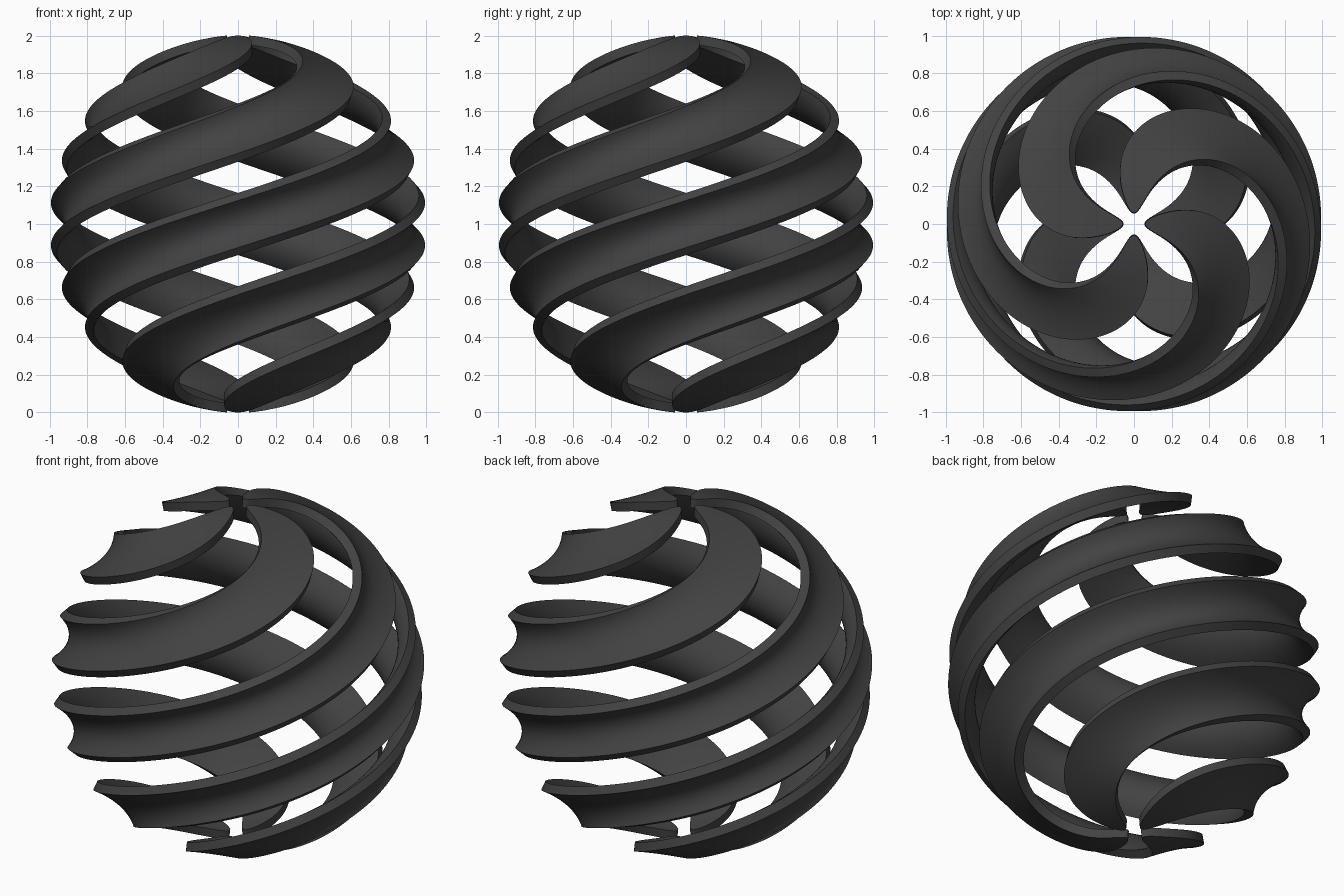
import bpy, bmesh, math
from mathutils import Matrix

BANDS = 4
THICKNESS = 0.05

if "Cube" in bpy.data.objects:
    bpy.data.objects.remove(bpy.data.objects["Cube"], do_unlink=True)

# Single dark grey material
grey = bpy.data.materials.new("dark_grey")
grey.use_nodes = True
colour = (0.055, 0.055, 0.055, 1)
grey.diffuse_color = colour
grey.node_tree.nodes["Principled BSDF"].inputs["Base Color"].default_value = colour


def apply_modifier(obj, kind, **settings):
    mod = obj.modifiers.new(kind.lower(), kind)
    for key, value in settings.items():
        setattr(mod, key, value)
    bpy.ops.object.modifier_apply(modifier=mod.name)


# One gore of an eight-sided sphere, facing +x
mesh = bpy.data.meshes.new("spiral_band")
bm = bmesh.new()
bmesh.ops.create_uvsphere(bm, u_segments=2 * BANDS, v_segments=16, radius=1)
bmesh.ops.rotate(bm, verts=bm.verts, cent=(0, 0, 0),
                 matrix=Matrix.Rotation(math.pi / (2 * BANDS), 3, 'Z'))
unwanted = []
for face in bm.faces:
    c = face.calc_center_median()
    if abs(math.atan2(c.y, c.x)) > 0.1:
        unwanted.append(face)
bmesh.ops.delete(bm, geom=unwanted, context='FACES')
bm.to_mesh(mesh)
bm.free()

band = bpy.data.objects.new("spiral_band_1", mesh)
bpy.context.collection.objects.link(band)
bpy.ops.object.select_all(action='DESELECT')
band.select_set(True)
bpy.context.view_layer.objects.active = band

# Smooth the gore, which also rounds its tips
apply_modifier(band, 'SUBSURF', levels=4)

# Twist one full turn from bottom to top
top = max(v.co.z for v in mesh.vertices)
for v in mesh.vertices:
    turn = Matrix.Rotation(math.pi * v.co.z / top, 3, 'Z')
    v.co = turn @ v.co / top
mesh.update()

# Thicken inward and keep the rims crisp
apply_modifier(band, 'SOLIDIFY', thickness=THICKNESS, offset=-1)
bpy.ops.object.shade_smooth_by_angle(angle=math.radians(40))
mesh.materials.append(grey)
band.location.z = 1

# Repeat the band around the axis
for i in range(1, BANDS):
    copy = band.copy()
    copy.name = f"spiral_band_{i + 1}"
    copy.rotation_euler.z = i * 2 * math.pi / BANDS
    bpy.context.collection.objects.link(copy)
